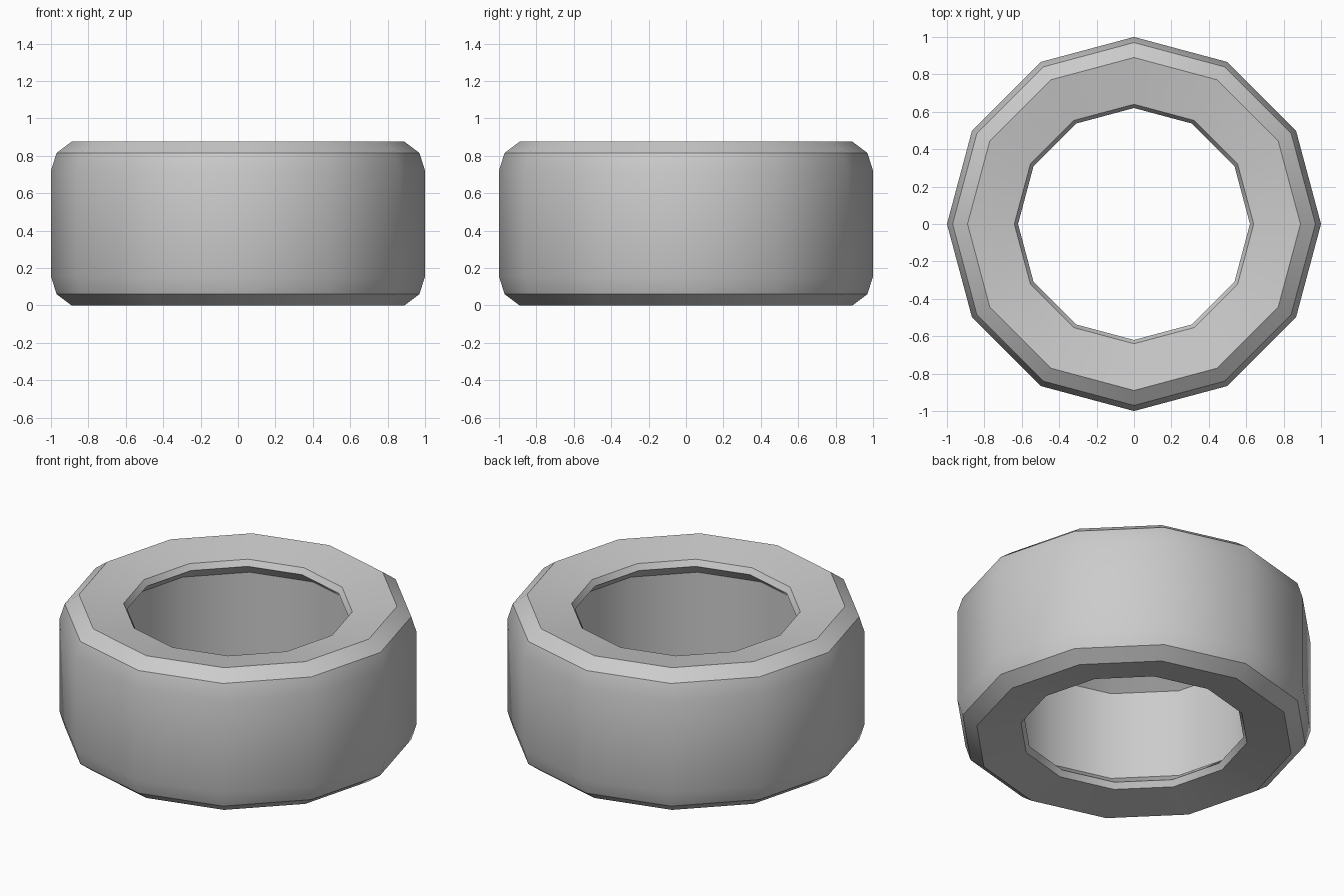
import bpy, bmesh, math

if "Cube" in bpy.data.objects:
    bpy.data.objects.remove(bpy.data.objects["Cube"])

SIDES = 12
HEIGHT = 0.875

# Upper half of the cross-section (radius, z), from inner wall to tread
upper = [(0.73, 0.71), (0.62, 0.797), (0.64, 0.832), (0.89, 0.875),
         (0.97, 0.815), (1.0, 0.72)]
# Mirror it downwards to close the loop
profile = upper + [(r, HEIGHT - z) for r, z in reversed(upper)]

# Revolve the closed profile around z
bm = bmesh.new()
rings = []
for i in range(SIDES):
    a = 2 * math.pi * i / SIDES
    rings.append([bm.verts.new((r * math.cos(a), r * math.sin(a), z)) for r, z in profile])
n = len(profile)
for i in range(SIDES):
    r0, r1 = rings[i], rings[(i + 1) % SIDES]
    for j in range(n):
        k = (j + 1) % n
        bm.faces.new((r0[j], r1[j], r1[k], r0[k]))
bmesh.ops.recalc_face_normals(bm, faces=bm.faces[:])

mesh = bpy.data.meshes.new("tire")
bm.to_mesh(mesh)
bm.free()
tire = bpy.data.objects.new("tire", mesh)
bpy.context.collection.objects.link(tire)

# Smooth around the tread, sharp at the chamfers
bpy.context.view_layer.objects.active = tire
tire.select_set(True)
bpy.ops.object.shade_smooth_by_angle(angle=math.radians(31))
